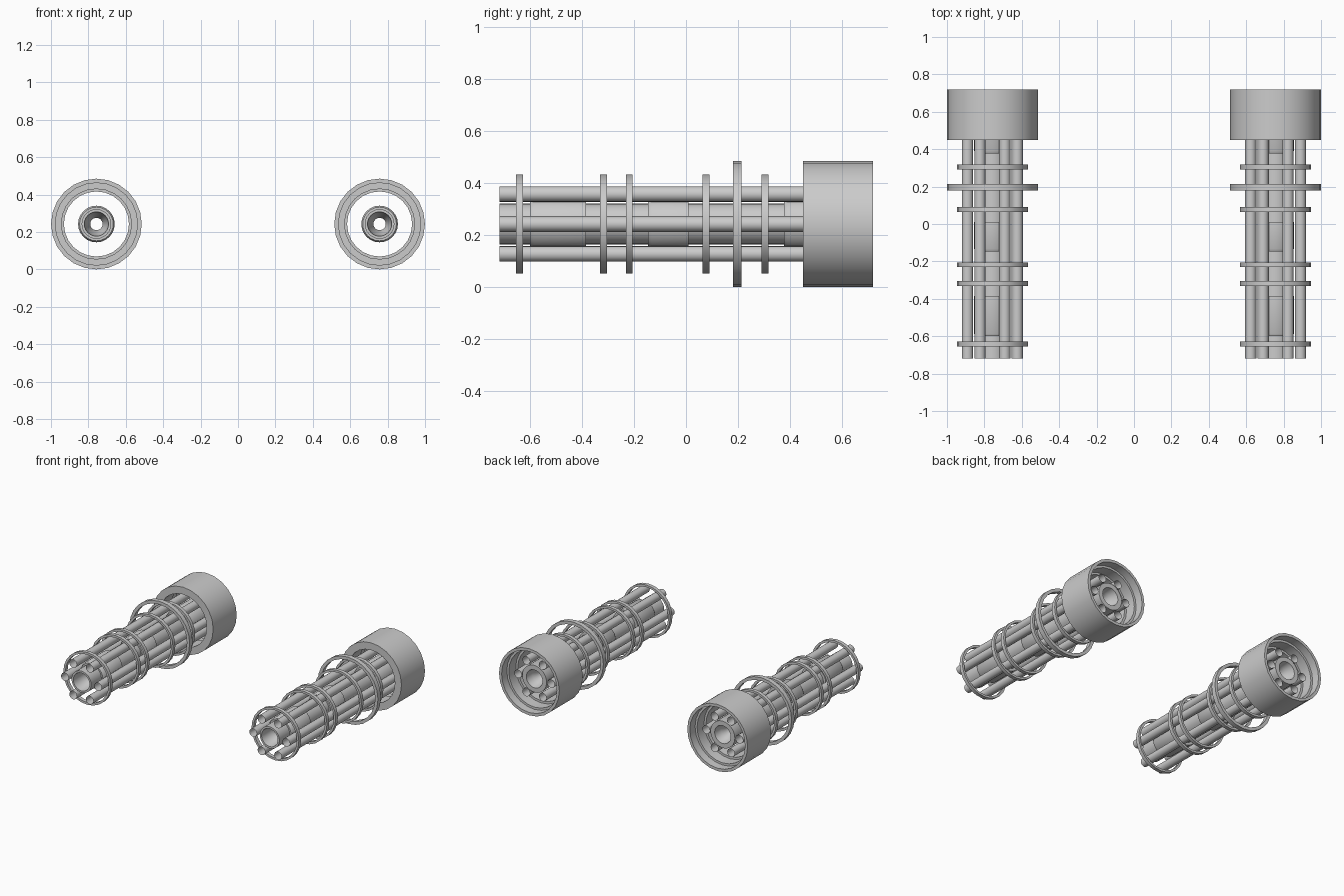
import bpy, bmesh
from math import cos, sin, pi, radians

if "Cube" in bpy.data.objects:
    bpy.data.objects.remove(bpy.data.objects["Cube"])

CX, CZ = 0.757, 0.2425   # axis of each rotary barrel cluster


def lathe(name, profile, x, z, sides, closed=True):
    """Spin an (r, y) profile around an axis parallel to y."""
    bm = bmesh.new()
    rows = [[bm.verts.new((x + r * cos(2 * pi * i / sides), y,
                           z + r * sin(2 * pi * i / sides)))
             for i in range(sides)] for r, y in profile]
    n = len(rows)
    for k in range(n if closed else n - 1):
        a, b = rows[k], rows[(k + 1) % n]
        for i in range(sides):
            j = (i + 1) % sides
            bm.faces.new((a[i], a[j], b[j], b[i]))
    bmesh.ops.recalc_face_normals(bm, faces=bm.faces)
    mesh = bpy.data.meshes.new(name)
    bm.to_mesh(mesh)
    bm.free()
    ob = bpy.data.objects.new(name, mesh)
    bpy.context.collection.objects.link(ob)
    bpy.ops.object.select_all(action='DESELECT')
    ob.select_set(True)
    bpy.context.view_layer.objects.active = ob
    bpy.ops.object.shade_smooth_by_angle(angle=radians(35))
    return ob


def ring(name, x, r_in, r_out, y0, y1):
    lathe(name, [(r_in, y0), (r_out, y0), (r_out, y1), (r_in, y1)], x, CZ, 24)


for side, x in (("left", -CX), ("right", CX)):
    # rear housing with stepped bore
    lathe(side + "_housing",
          [(0.19, 0.45), (0.2425, 0.45), (0.2425, 0.72), (0.222, 0.72),
           (0.222, 0.66), (0.206, 0.66), (0.206, 0.58), (0.19, 0.58)], x, CZ, 24)

    # six open barrels
    for i in range(6):
        a = i * pi / 3
        lathe(f"{side}_barrel_{i + 1}", [(0.03, -0.718), (0.03, 0.66)],
              x + 0.133 * cos(a), CZ + 0.133 * sin(a), 16, closed=False)

    # clamp rings around the barrels
    for i, y in enumerate((-0.641, -0.318, -0.218, 0.077, 0.304)):
        ring(f"{side}_clamp_ring_{i + 1}", x, 0.174, 0.19, y - 0.013, y + 0.013)
    ring(side + "_large_ring", x, 0.22, 0.2425, 0.18, 0.214)

    # hollow core shaft with raised collars and a narrowed bore
    outer = [(0.079, -0.718)]
    for y0, y1 in ((-0.6, -0.385), (-0.146, 0.01), (0.377, 0.66)):
        outer += [(0.079, y0), (0.09, y0), (0.098, y0 + 0.014), (0.098, y1)]
        if y1 < 0.6:
            outer.append((0.079, y1))
    bore = [(0.065, 0.66), (0.055, 0.6), (0.033, 0.56),
            (0.033, -0.58), (0.055, -0.62), (0.065, -0.718)]
    lathe(side + "_core_shaft", outer + bore, x, CZ, 24)
